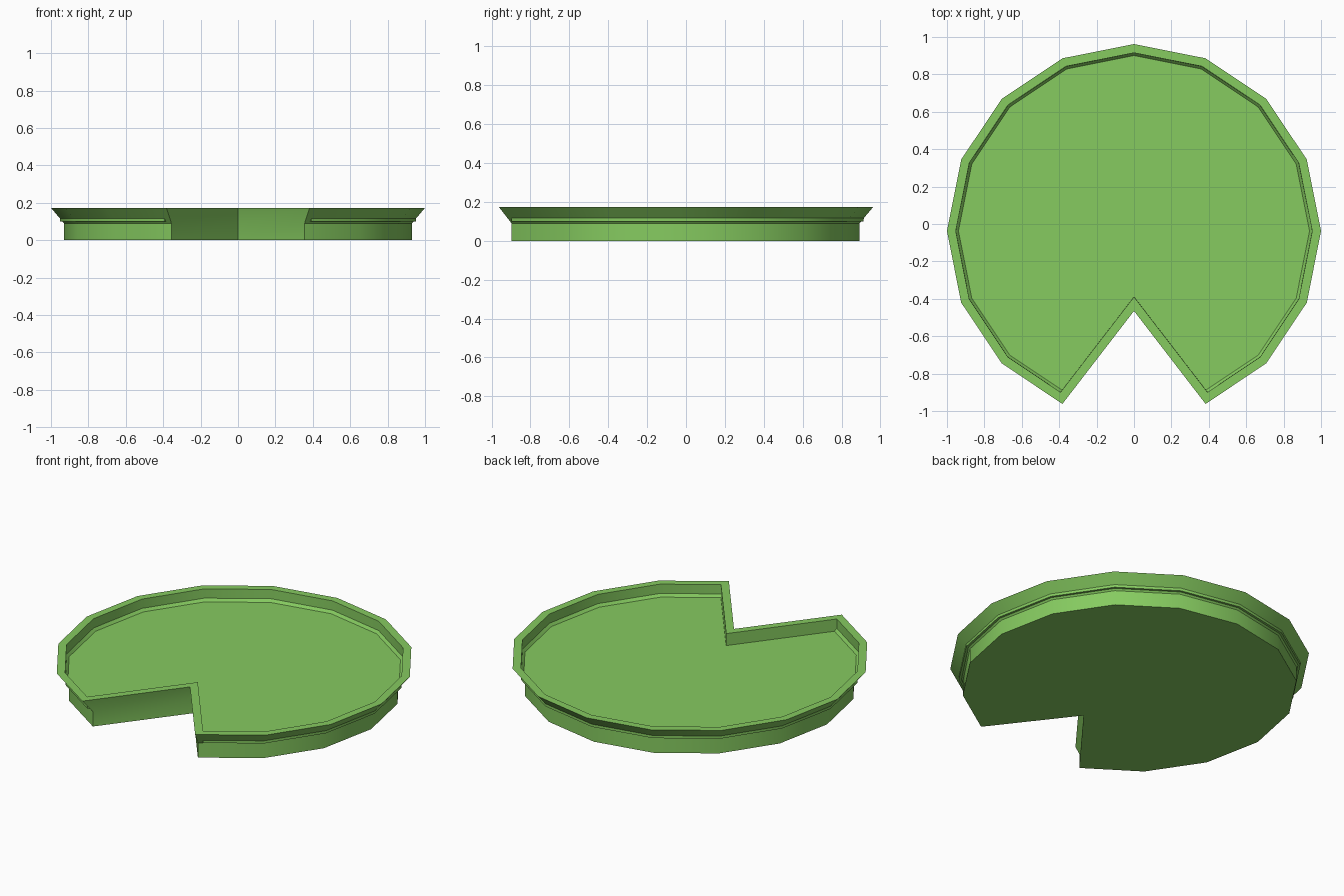
import bpy, bmesh, math

if "Cube" in bpy.data.objects:
    bpy.data.objects.remove(bpy.data.objects["Cube"])

CY = -0.038      # centre of the 16-sided round
NOTCH = -0.427   # notch tip, relative to that centre

mat = bpy.data.materials.new("leaf green")
mat.diffuse_color = (0.238, 0.597, 0.117, 1)
mat.use_nodes = True
mat.node_tree.nodes["Principled BSDF"].inputs["Base Color"].default_value = mat.diffuse_color


def outline(scale):
    """16-sided round whose front corner is pulled in to form the notch."""
    pts = []
    for i in range(16):
        a = math.radians(-90 + 22.5 * i)
        x, y = (0, NOTCH) if i == 0 else (math.cos(a), math.sin(a))
        pts.append((x * scale, CY + y * scale))
    return pts


bm = bmesh.new()

# Outer skin: straight base, then flared lip
rings = [[bm.verts.new((x, y, z)) for x, y in outline(s)]
         for s, z in ((0.93, 0), (0.93, 0.09), (1, 0.173))]
for low, high in zip(rings, rings[1:]):
    for i in range(16):
        j = (i + 1) % 16
        bm.faces.new((low[i], low[j], high[j], high[i]))
bm.faces.new(rings[0][::-1])
top = bm.faces.new(rings[-1])
bm.normal_update()

# Flat rim, then sunken floor
bmesh.ops.inset_region(bm, faces=[top], thickness=0.046, use_even_offset=True, use_boundary=True)
bm.normal_update()
bmesh.ops.inset_region(bm, faces=[top], thickness=0.001, use_even_offset=True, use_boundary=True)
for v in top.verts:
    v.co.z = 0.10
bmesh.ops.recalc_face_normals(bm, faces=bm.faces)

mesh = bpy.data.meshes.new("leaf_pad")
bm.to_mesh(mesh)
bm.free()
mesh.materials.append(mat)
pad = bpy.data.objects.new("leaf_pad", mesh)
bpy.context.collection.objects.link(pad)

# Soft sides, crisp rim
bpy.context.view_layer.objects.active = pad
pad.select_set(True)
bpy.ops.object.shade_smooth_by_angle(angle=math.radians(30))
